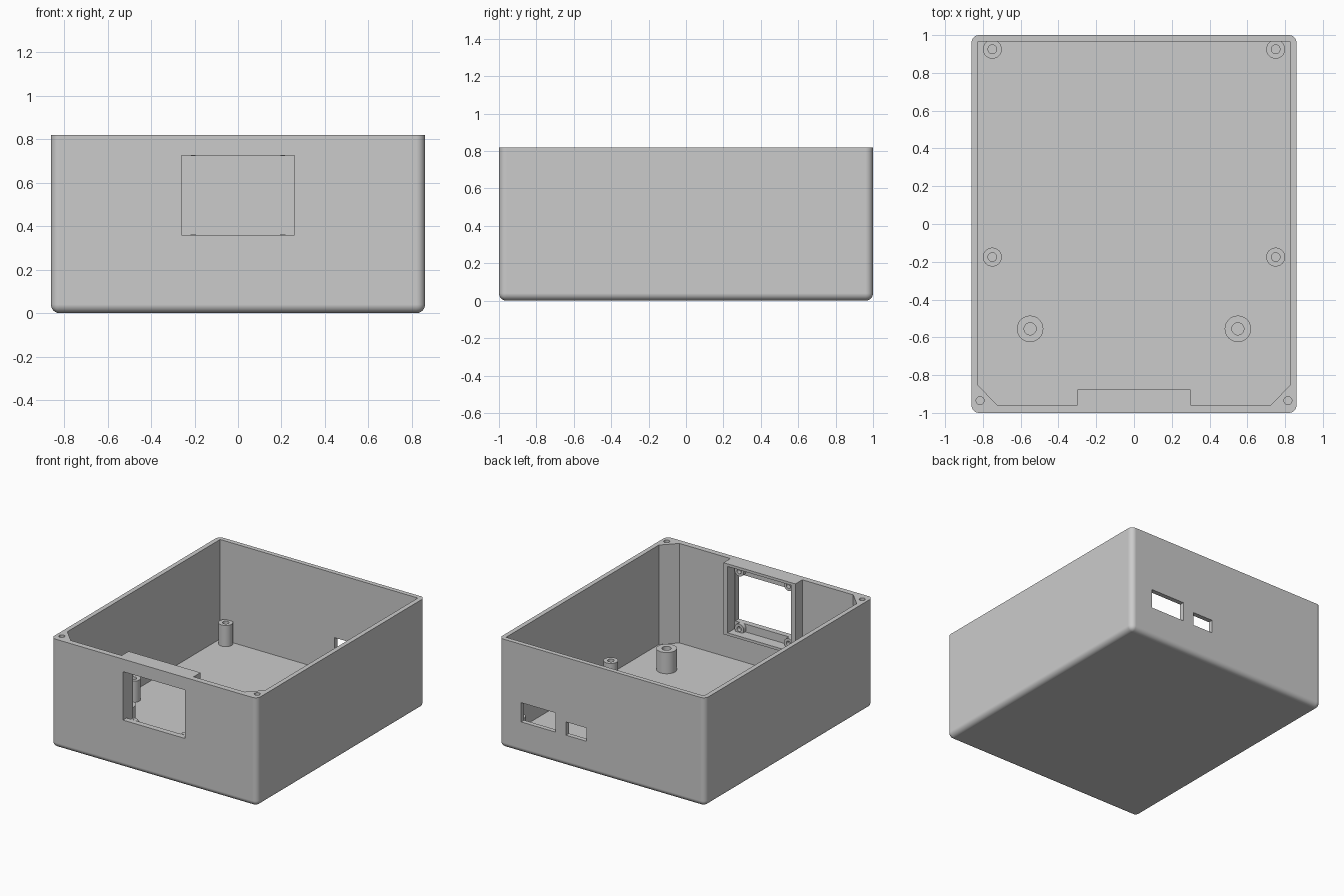
import bpy, bmesh, math
from mathutils import Matrix

if "Cube" in bpy.data.objects:
    bpy.data.objects.remove(bpy.data.objects["Cube"], do_unlink=True)

grey = bpy.data.materials.new("light_grey_plastic")
grey.use_nodes = True
grey.diffuse_color = (0.6, 0.6, 0.6, 1)
grey.node_tree.nodes["Principled BSDF"].inputs["Base Color"].default_value = (0.6, 0.6, 0.6, 1)

W, L, H = 0.86, 1.0, 0.82        # half width, half length, height
IN_X, IN_BACK, IN_FRONT = 0.825, 0.965, -0.957
FLOOR, POST_TOP = 0.07, 0.23


def make(name, bm):
    bmesh.ops.recalc_face_normals(bm, faces=bm.faces)
    mesh = bpy.data.meshes.new(name)
    bm.to_mesh(mesh)
    bm.free()
    mesh.materials.append(grey)
    obj = bpy.data.objects.new(name, mesh)
    bpy.context.collection.objects.link(obj)
    return obj


def box_mesh(x0, x1, y0, y1, z0, z1):
    bm = bmesh.new()
    bmesh.ops.create_cube(bm, size=1)
    for v in bm.verts:
        v.co = (x1 if v.co.x > 0 else x0, y1 if v.co.y > 0 else y0, z1 if v.co.z > 0 else z0)
    return bm


def box(name, *bounds):
    return make(name, box_mesh(*bounds))


def prism(name, outline, z0, z1):
    bm = bmesh.new()
    face = bm.faces.new([bm.verts.new((x, y, z0)) for x, y in outline])
    top = bmesh.ops.extrude_face_region(bm, geom=[face])["geom"]
    bmesh.ops.translate(bm, vec=(0, 0, z1 - z0),
                        verts=[g for g in top if isinstance(g, bmesh.types.BMVert)])
    return make(name, bm)


def cylinder(name, x, y, z0, z1, r, sides=32):
    bm = bmesh.new()
    bmesh.ops.create_cone(bm, cap_ends=True, segments=sides, radius1=r, radius2=r, depth=z1 - z0,
                          matrix=Matrix.Translation((x, y, (z0 + z1) / 2)))
    return make(name, bm)


def cut(target, cutter):
    cutter.hide_render = True
    mod = target.modifiers.new("cut", "BOOLEAN")
    mod.operation, mod.solver, mod.object = "DIFFERENCE", "EXACT", cutter
    activate(target)
    bpy.ops.object.modifier_apply(modifier=mod.name)
    bpy.data.objects.remove(cutter, do_unlink=True)


def activate(obj):
    for o in bpy.context.selected_objects:
        o.select_set(False)
    bpy.context.view_layer.objects.active = obj
    obj.select_set(True)


def smooth(obj):
    activate(obj)
    bpy.ops.object.shade_smooth_by_angle(angle=math.radians(30))


def tube(name, r, hole, height, matrix):
    """Hollow screw post spun from a rectangular wall section."""
    bm = bmesh.new()
    pts = [(hole, 0), (r, 0), (r, height), (hole, height)]
    verts = [bm.verts.new((x, 0, z)) for x, z in pts]
    edges = [bm.edges.new((verts[i], verts[(i + 1) % 4])) for i in range(4)]
    bmesh.ops.spin(bm, geom=verts + edges, cent=(0, 0, 0), axis=(0, 0, 1),
                   angle=math.tau, steps=32)
    bmesh.ops.remove_doubles(bm, verts=bm.verts, dist=1e-4)
    bm.transform(matrix)
    smooth(make(name, bm))


# Shell: rounded upright and bottom edges, sharp rim
bm = box_mesh(-W, W, -L, L, 0, H)
rounded = [e for e in bm.edges if any(v.co.z < 0.01 for v in e.verts)]
bmesh.ops.bevel(bm, geom=rounded, offset=0.04, segments=6, profile=0.5, affect="EDGES")
shell = make("case_shell", bm)

# Cavity with filled front corners
half = [(IN_X, IN_BACK), (IN_X, -0.855), (0.725, IN_FRONT)]
cut(shell, prism("cavity", half + [(-x, y) for x, y in reversed(half)], FLOOR, H + 0.1))

# Display window and the two rear ports
for name, bounds in {
    "window": (-0.26, 0.26, -1.1, -0.9, 0.36, 0.725),
    "wide_port": (0.39, 0.675, 0.9, 1.1, 0.235, 0.38),
    "small_port": (0.13, 0.30, 0.9, 1.1, 0.235, 0.335),
}.items():
    cut(shell, box(name, *bounds))

# Lid screw holes in the front corners
for side in (-1, 1):
    cut(shell, cylinder("lid_hole", side * 0.815, -0.935, 0.5, H + 0.1, 0.021))
smooth(shell)
weighted = shell.modifiers.new("even_normals", "WEIGHTED_NORMAL")
weighted.keep_sharp = True

# Raised frame behind the window
frame = box("display_frame", -0.3, 0.3, IN_FRONT, -0.875, 0.28, H)
cut(frame, box("frame_recess", -0.265, 0.265, -1.1, -0.8, 0.30, 0.80))

for side, word in ((-1, "right"), (1, "left")):
    # Display screw posts
    for z, level in ((0.325, "lower"), (0.76, "upper")):
        tube(f"{level}_{word}_display_post", 0.038, 0.018, 0.03,
             Matrix.Translation((side * 0.206, IN_FRONT, z)) @ Matrix.Rotation(-math.pi / 2, 4, "X"))
    # Floor posts
    for x, y, r, hole, place in ((0.75, 0.925, 0.05, 0.023, "back"),
                                 (0.75, -0.175, 0.05, 0.023, "middle"),
                                 (0.55, -0.555, 0.07, 0.032, "front")):
        tube(f"{place}_{word}_floor_post", r, hole, POST_TOP - FLOOR,
             Matrix.Translation((side * x, y, FLOOR)))
